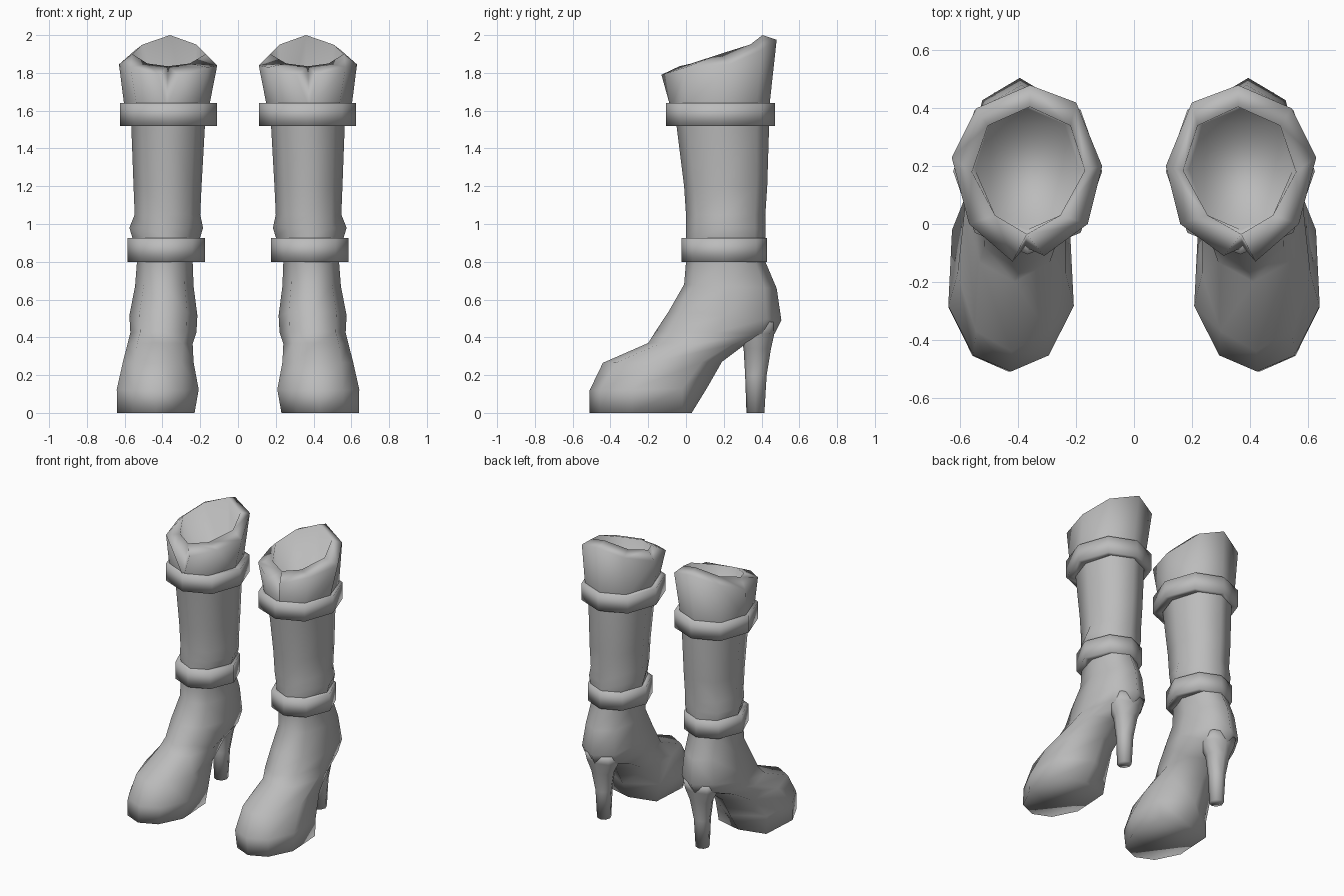
import bpy, bmesh, math

if "Cube" in bpy.data.objects:
    bpy.data.objects.remove(bpy.data.objects["Cube"])

mat = bpy.data.materials.new("grey_leather")
mat.diffuse_color = (0.5, 0.5, 0.5, 1)
mat.use_nodes = True
mat.node_tree.nodes["Principled BSDF"].inputs["Base Color"].default_value = mat.diffuse_color


def finish(name, bm, angle=180):
    """Turn a bmesh into a smooth object mirrored to the other foot."""
    bmesh.ops.recalc_face_normals(bm, faces=bm.faces)
    me = bpy.data.meshes.new(name)
    bm.to_mesh(me)
    bm.free()
    me.materials.append(mat)
    ob = bpy.data.objects.new(name, me)
    bpy.context.collection.objects.link(ob)
    bpy.ops.object.select_all(action='DESELECT')
    ob.select_set(True)
    bpy.context.view_layer.objects.active = ob
    bpy.ops.object.shade_smooth_by_angle(angle=math.radians(angle))
    ob.modifiers.new("other_foot", 'MIRROR').use_axis[0] = True
    return ob


def ring(bm, fy, fz, by, bz, x0, x1, front=(.70, .74), side=0, back=(.72, .74)):
    """Eight-sided ring from a front point to a back point, x0 to x1 wide.
    front, side and back place the corner points within the ring."""
    (fu, fv), (bu, bv) = front, back
    shape = [(0, -1), (fu, -fv), (1, side), (bu, bv),
             (0, 1), (-bu, bv), (-1, side), (-fu, -fv)]
    out = []
    for u, v in shape:
        t = (v + 1) / 2
        out.append(bm.verts.new(((x0 + x1) / 2 + u * (x1 - x0) / 2,
                                 fy + t * (by - fy), fz + t * (bz - fz))))
    return out


def bridge(bm, a, b):
    n = len(a)
    for i in range(n):
        j = (i + 1) % n
        bm.faces.new((a[i], a[j], b[j], b[i]))


def loft(bm, rings, cap_start=False, cap_end=False):
    for a, b in zip(rings, rings[1:]):
        bridge(bm, a, b)
    if cap_start:
        bm.faces.new(rings[0])
    if cap_end:
        bm.faces.new(rings[-1])


# Foot and shaft: front y, z, back y, z, inner x, outer x
sections = [
    (-.51, 0, .03, 0, .23, .64),
    (-.51, .12, .11, .13, .208, .642),
    (-.44, .265, .19, .27, .235, .61),
    (-.20, .37, .31, .36, .24, .585),
    (-.162, .43, .47, .42, .22, .57),
    (-.09, .54, .505, .49, .215, .575),
    (-.01, .68, .48, .66, .235, .545),
    (0, .80, .42, .80, .24, .535),
    (0, .93, .42, .93, .20, .56),
    (0, .98, .42, .98, .185, .575),
    (0, 1.05, .42, 1.05, .20, .547),
    (-.01, 1.20, .43, 1.20, .193, .553),
    (-.05, 1.52, .44, 1.52, .175, .565),
    (-.06, 1.60, .44, 1.60, .17, .575),
]
# Corner placement where a section is not a plain octagon
corners = {
    0: ((.60, .80), -.19, (.92, .82)),
    1: ((.60, .82), -.27, (.94, .58)),
    2: ((.66, .78), -.15, (.88, .66)),
    3: ((.70, .74), 0, (.80, .72)),
    8: ((.62, .74), 0, (.68, .74)),
    9: ((.60, .74), 0, (.68, .74)),
}
bm = bmesh.new()
rings = [ring(bm, *s, *corners.get(i, ())) for i, s in enumerate(sections)]
loft(bm, rings, cap_start=True)
finish("boot_body", bm)

# Tapered heel flaring into the boot
bm = bmesh.new()
heel = [(0, .32, .415, .045), (.2, .313, .427, .054),
        (.34, .305, .45, .08), (.42, .28, .468, .12), (.48, .28, .48, .13)]
loft(bm, [ring(bm, f, z, b, z, .39 - w, .39 + w) for z, f, b, w in heel],
     cap_start=True, cap_end=True)
finish("heel", bm)


# Straps around ankle and calf
def strap(name, z0, z1, fy, by, x0, x1, diag):
    bm = bmesh.new()
    rs = []
    for inset, z in [(.06, z0), (0, z0), (0, z1), (.06, z1)]:
        rs.append(ring(bm, fy + inset, z, by - inset, z, x0 + inset, x1 - inset,
                       (diag, .74), 0, (diag, .74)))
    loft(bm, rs + [rs[0]])
    finish(name, bm)


strap("ankle_strap", .80, .925, -.025, .43, .175, .585, .67)
strap("calf_strap", 1.52, 1.64, -.105, .47, .11, .625, .71)

# Flared collar with a front notch and a sloping, thick rim
bm = bmesh.new()
base = ring(bm, -.08, 1.61, .44, 1.61, .155, .60)
flap_in = bm.verts.new((.31, -.11, 1.785))
flap_out = bm.verts.new((.42, -.13, 1.79))
outer = [bm.verts.new(p) for p in [
    (.57, 0, 1.83), (.63, .23, 1.845), (.545, .40, 1.92), (.36, .48, 1.975),
    (.20, .42, 1.925), (.11, .20, 1.84), (.16, 0, 1.83)]]
inner = [bm.verts.new(p) for p in [
    (.37, -.035, 1.835), (.48, .03, 1.85), (.56, .18, 1.90), (.505, .34, 1.95),
    (.36, .405, 2.0), (.22, .34, 1.95), (.17, .185, 1.90), (.255, .03, 1.85)]]
rim = [flap_out] + outer + [flap_in]
for i in range(8):
    j = (i + 1) % 8
    bm.faces.new((base[i], base[j], rim[i + 1], rim[i]))
    bm.faces.new((rim[i], rim[i + 1], inner[j], inner[i]))
bm.faces.new((base[0], flap_out, inner[0]))
bm.faces.new((base[0], inner[0], flap_in))
# Lining and its floor
low = ring(bm, -.02, 1.50, .40, 1.50, .19, .55)
bridge(bm, inner, low)
bm.faces.new(low)
finish("collar", bm)
